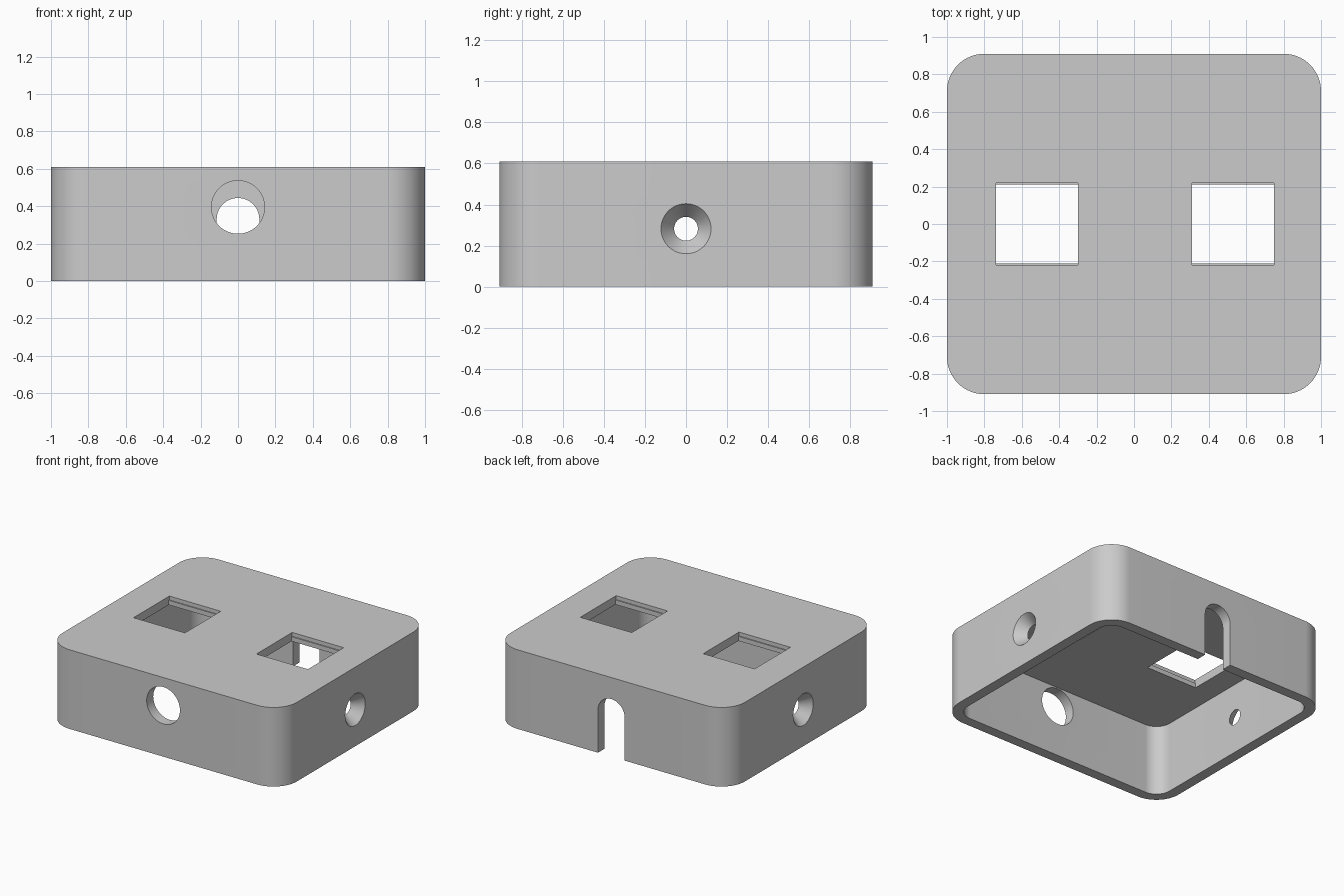
import bpy, bmesh, math

cube = bpy.data.objects.get("Cube")
if cube:
    bpy.data.objects.remove(cube, do_unlink=True)

HALF_X, HALF_Y, HEIGHT = 1.0, 0.91, 0.61
CORNER, WALL, ROOF = 0.2, 0.08, 0.065

grey = bpy.data.materials.new("plain grey")
grey.use_nodes = True
grey.diffuse_color = (0.6, 0.6, 0.6, 1)
grey.node_tree.nodes["Principled BSDF"].inputs["Base Color"].default_value = (0.6, 0.6, 0.6, 1)


def arc(cx, cy, r, start, end, steps):
    """Points on a circular arc, angles in degrees."""
    angles = [math.radians(start + (end - start) * i / steps) for i in range(steps + 1)]
    return [(cx + r * math.cos(a), cy + r * math.sin(a)) for a in angles]


def rounded_rect(hx, hy, r):
    pts = []
    for i, (sx, sy) in enumerate([(1, 1), (-1, 1), (-1, -1), (1, -1)]):
        pts += arc(sx * (hx - r), sy * (hy - r), r, 90 * i, 90 * i + 90, 16)
    return pts


def rect(x0, x1, y0, y1):
    return [(x0, y0), (x1, y0), (x1, y1), (x0, y1)]


def loft(name, sections, place):
    """Solid through matching outlines; sections are (outline, depth)."""
    bm = bmesh.new()
    rings = [[bm.verts.new(place(a, b, d)) for a, b in pts] for pts, d in sections]
    n = len(rings[0])
    for low, high in zip(rings, rings[1:]):
        for i in range(n):
            j = (i + 1) % n
            bm.faces.new((low[i], low[j], high[j], high[i]))
    bm.faces.new(rings[0])
    bm.faces.new(rings[-1])
    bmesh.ops.recalc_face_normals(bm, faces=bm.faces)
    mesh = bpy.data.meshes.new(name)
    bm.to_mesh(mesh)
    bm.free()
    mesh.materials.append(grey)
    obj = bpy.data.objects.new(name, mesh)
    bpy.context.collection.objects.link(obj)
    return obj


def along_x(a, b, d): return (d, a, b)
def along_y(a, b, d): return (a, d, b)
def along_z(a, b, d): return (a, b, d)


# Rounded shell body
body = loft("enclosure_shell", [(rounded_rect(HALF_X, HALF_Y, CORNER), 0),
                                (rounded_rect(HALF_X, HALF_Y, CORNER), HEIGHT)], along_z)

# Hollow open at the bottom
inner = rounded_rect(HALF_X - WALL, HALF_Y - WALL, CORNER - WALL)
cutters = [loft("cavity_cutter", [(inner, -0.1), (inner, HEIGHT - ROOF)], along_z)]

# Two square windows in the roof, with a small ledge on their front and back edges
for x0, x1 in [(-0.738, -0.30), (0.31, 0.749)]:
    for hy, bottom, top in [(0.218, HEIGHT - 0.03, 0.7), (0.21, 0.5, 0.65)]:
        pts = rect(x0, x1, -hy, hy)
        cutters.append(loft("window_cutter", [(pts, bottom), (pts, top)], along_z))

# Round hole in the front wall
hole = arc(0, 0.395, 0.142, 0, 360, 64)[:-1]
cutters.append(loft("front_hole_cutter", [(hole, -1.0), (hole, -0.75)], along_y))

# Arched cable slot in the back wall, open at the bottom
slot = arc(0, 0.33, 0.114, 0, 180, 32) + [(-0.114, -0.1), (0.114, -0.1)]
cutters.append(loft("cable_slot_cutter", [(slot, 0.75), (slot, 1.0)], along_y))

# Countersunk screw holes in the side walls
for side in (-1, 1):
    wide = arc(0, 0.282, 0.138, 0, 360, 48)[:-1]
    narrow = arc(0, 0.282, 0.042, 0, 360, 48)[:-1]
    cutters.append(loft("screw_hole_cutter", [(wide, side * 1.02), (narrow, side * 0.90)], along_x))

# Cut the body, then discard the cutters
bpy.ops.object.select_all(action='DESELECT')
body.select_set(True)
bpy.context.view_layer.objects.active = body
for cutter in cutters:
    cutter.hide_render = True
    mod = body.modifiers.new("cut", 'BOOLEAN')
    mod.operation, mod.solver, mod.object = 'DIFFERENCE', 'EXACT', cutter
    bpy.ops.object.modifier_apply(modifier=mod.name)
    bpy.data.objects.remove(cutter, do_unlink=True)

bpy.ops.object.shade_smooth_by_angle(angle=math.radians(30))
